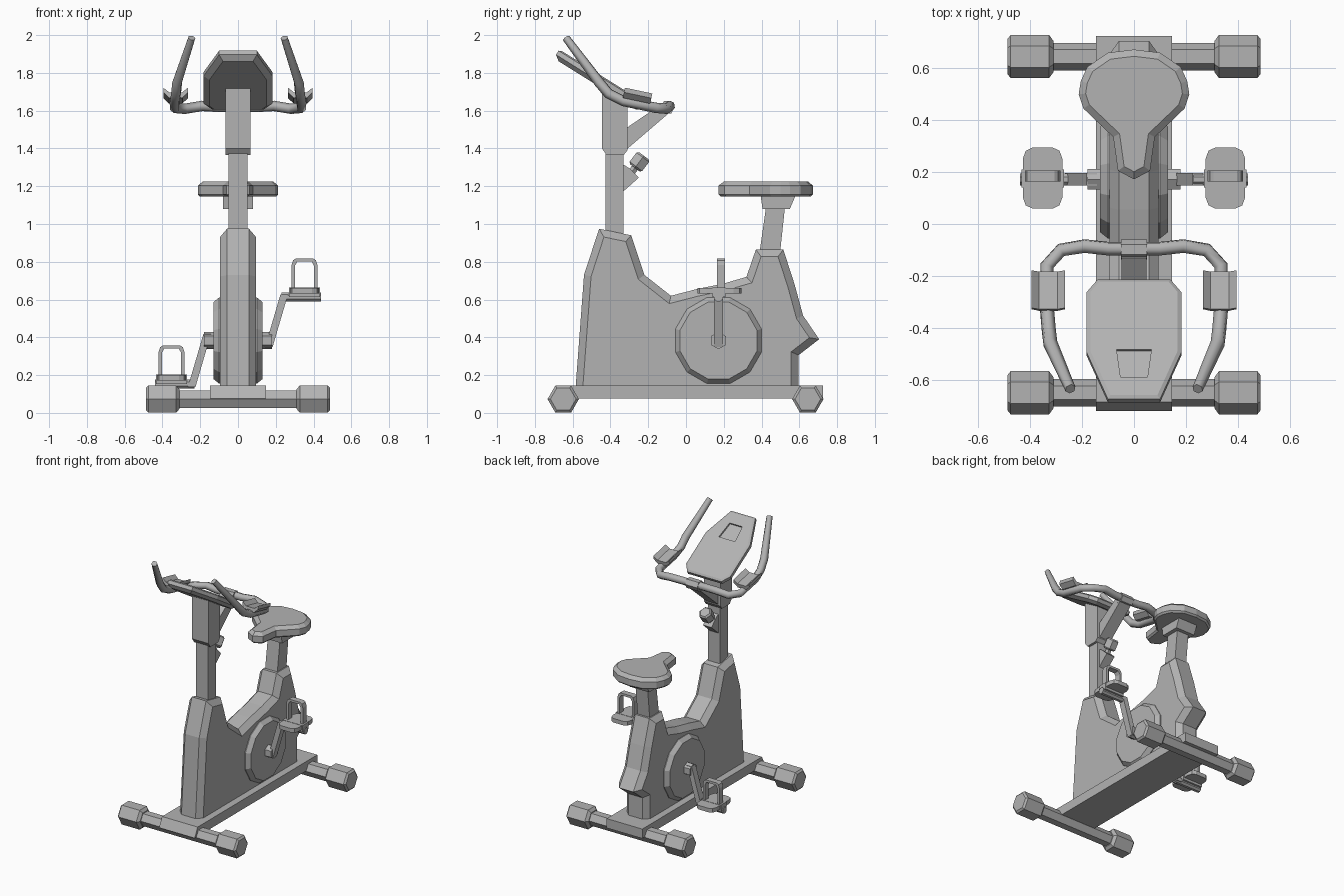
import bpy, bmesh, math

cube = bpy.data.objects.get("Cube")
if cube:
    bpy.data.objects.remove(cube, do_unlink=True)

grey = bpy.data.materials.new("plain_grey")
grey.use_nodes = True
grey.diffuse_color = (0.45, 0.45, 0.45, 1)
grey.node_tree.nodes["Principled BSDF"].inputs["Base Color"].default_value = (0.45, 0.45, 0.45, 1)

AXES = {"X": lambda u, v, w: (w, u, v),
        "Y": lambda u, v, w: (u, w, v),
        "Z": lambda u, v, w: (u, v, w)}


def prism(name, pts, lo, hi, axis="Z", lo_bevel=None, hi_bevel=None):
    """Extrude a 2D outline along an axis; bevels are (inset, depth) taken off each cap."""
    if lo > hi:
        lo, hi, lo_bevel, hi_bevel = hi, lo, hi_bevel, lo_bevel
    lo += lo_bevel[1] if lo_bevel else 0
    hi -= hi_bevel[1] if hi_bevel else 0
    put = AXES[axis]
    bm = bmesh.new()
    low = [bm.verts.new(put(u, v, lo)) for u, v in pts]
    top = [bm.verts.new(put(u, v, hi)) for u, v in pts]
    caps = [bm.faces.new(low), bm.faces.new(top)]
    for i in range(len(pts)):
        j = (i + 1) % len(pts)
        bm.faces.new((low[i], low[j], top[j], top[i]))
    bmesh.ops.recalc_face_normals(bm, faces=bm.faces[:])
    for cap, bevel in zip(caps, (lo_bevel, hi_bevel)):
        if bevel:
            bmesh.ops.inset_region(bm, faces=[cap], thickness=bevel[0],
                                   depth=bevel[1], use_even_offset=True)
    mesh = bpy.data.meshes.new(name)
    bm.to_mesh(mesh)
    bm.free()
    mesh.materials.append(grey)
    obj = bpy.data.objects.new(name, mesh)
    bpy.context.collection.objects.link(obj)
    return obj


def ngon(cu, cv, r, n, phase=0.0):
    return [(cu + r * math.cos(math.tau * (i + phase) / n),
             cv + r * math.sin(math.tau * (i + phase) / n)) for i in range(n)]


def rect(u0, u1, v0, v1):
    return [(u0, v0), (u1, v0), (u1, v1), (u0, v1)]


def mirrored(half):
    """Complete a half outline about u = 0."""
    return half + [(-u, v) for u, v in reversed(half) if u > 0]


def tilt(obj, degrees, location):
    obj.rotation_euler.x = math.radians(degrees)
    obj.location = location


# Base plate and the two cross bars with hexagonal feet
prism("base_plate", [(-0.72, 0.075), (-0.685, 0.145), (0.725, 0.145), (0.725, 0.075)],
      -0.147, 0.147, "X")
for end, y in (("front", -0.65), ("rear", 0.645)):
    prism(end + "_cross_bar", ngon(y, 0.073, 0.053, 6), -0.34, 0.34, "X")
    for side, s in (("left", 1), ("right", -1)):
        prism(f"{end}_{side}_foot", ngon(y, 0.073, 0.083, 6), 0.31 * s, 0.487 * s, "X",
              (0.02, 0.017), (0.013, 0.012))

# Main housing with chamfered rim
housing = [(-0.587, 0.1), (-0.54, 0.73), (-0.46, 0.975), (-0.29, 0.94), (-0.22, 0.73),
           (-0.08, 0.62), (0.055, 0.655), (0.2, 0.685), (0.32, 0.72), (0.37, 0.865),
           (0.515, 0.865), (0.575, 0.68), (0.62, 0.515), (0.705, 0.39), (0.595, 0.305),
           (0.595, 0.1)]
prism("housing", housing, -0.095, 0.095, "X", (0.038, 0.037), (0.038, 0.037))

# Flywheel cover
AXLE_Y, AXLE_Z = 0.172, 0.383
prism("flywheel_cover", ngon(AXLE_Y, AXLE_Z, 0.236, 12, 0.5), -0.13, 0.13, "X",
      (0.024, 0.03), (0.024, 0.03))

# Cranks and pedals, half a turn apart
for side, s in (("left", 1), ("right", -1)):
    prism(side + "_crank_hub", ngon(AXLE_Y, AXLE_Z, 0.046, 6, 0.5), 0.11 * s, 0.18 * s, "X")
    arm = [(0.143, -0.035), (0.183, -0.035), (0.265, 0.245), (0.225, 0.245)]
    prism(side + "_crank_arm", [(s * x, AXLE_Z + s * z) for x, z in arm],
          AXLE_Y - 0.024, AXLE_Y + 0.024, "Y")
    px, pz = 0.352 * s, AXLE_Z + 0.23 * s
    prism(side + "_pedal_axle", ngon(AXLE_Y, pz, 0.025, 8, 0.5), 0.23 * s, 0.44 * s, "X")
    prism(side + "_pedal_block", rect(0.14, 0.21, pz, pz + 0.05), 0.27 * s, 0.434 * s, "X")
    plate = mirrored([(0.04, -0.117), (0.065, -0.105), (0.076, -0.075),
                      (0.076, 0.075), (0.065, 0.105), (0.04, 0.117)])
    prism(side + "_pedal", [(px + x, AXLE_Y + 0.005 + y) for x, y in plate],
          pz + 0.018, pz + 0.048)
    strap = mirrored([(0.05, 0.03), (0.068, 0.03), (0.068, 0.17), (0.06, 0.195), (0.045, 0.205)])
    inner = mirrored([(0.051, 0.03), (0.051, 0.165), (0.038, 0.188)])
    strap = strap[1:-1] + inner[::-1]
    prism(side + "_pedal_strap", [(px + x, pz + z) for x, z in strap],
          0.163, 0.207, "Y")

# Seat post, bracket and saddle
prism("seat_post", [(0.385, 0.82), (0.495, 0.82), (0.525, 1.1), (0.425, 1.1)], -0.05, 0.05, "X")
prism("seat_bracket", [(0.405, 1.08), (0.55, 1.08), (0.58, 1.15), (0.395, 1.15)],
      -0.08, 0.08, "X")
saddle = mirrored([(0, 0.172), (0.062, 0.205), (0.08, 0.335), (0.195, 0.445), (0.213, 0.5),
                   (0.205, 0.55), (0.18, 0.605), (0.1, 0.66), (0, 0.672)])
prism("saddle", saddle, 1.145, 1.225, "Z", (0.012, 0.012), (0.026, 0.022))

# Front column, sleeve and brace
prism("column", rect(-0.05, 0.05, -0.425, -0.33), 0.9, 1.4)
prism("sleeve", [(-0.445, 1.4), (-0.42, 1.365), (-0.33, 1.365), (-0.31, 1.39),
                 (-0.31, 1.65), (-0.445, 1.72)], -0.067, 0.067, "X")
prism("handlebar_brace", [(-0.32, 1.505), (-0.32, 1.39), (-0.075, 1.6), (-0.13, 1.635)],
      -0.048, 0.048, "X")

# Height adjustment knob
prism("knob_bracket", [(-0.34, 1.32), (-0.3, 1.295), (-0.25, 1.245), (-0.34, 1.165)],
      -0.035, 0.035, "X")
tilt(prism("knob_stem", ngon(0, 0, 0.022, 6), -0.1, 0), -37, (0, -0.25, 1.325))
tilt(prism("knob", ngon(0, 0, 0.048, 6), -0.035, 0.045, "Z", (0.01, 0.01), (0.01, 0.01)),
     -37, (0, -0.25, 1.325))

# Console slab with a recessed screen
SLOPE, CENTRE = -32, (0, -0.44, 1.78)
slab = mirrored([(0.1, -0.272), (0.182, -0.06), (0.182, 0.215), (0.14, 0.272)])
console = prism("console", slab, -0.055, 0, "Z", (0.03, 0.022), (0.014, 0.008))
tilt(console, SLOPE, CENTRE)
cutter = prism("screen_cutter", mirrored([(0.052, -0.175), (0.067, -0.05)]), -0.012, 0.05)
tilt(cutter, SLOPE, CENTRE)
cutter.hide_render = True
cutter.hide_viewport = True
cut = console.modifiers.new("screen_recess", "BOOLEAN")
cut.operation = "DIFFERENCE"
cut.solver = "EXACT"
cut.object = cutter

# Handlebar swept along a mirrored path
half = [(0.1, -0.095, 1.62), (0.19, -0.085, 1.625), (0.28, -0.1, 1.61), (0.335, -0.16, 1.615),
        (0.335, -0.33, 1.65), (0.328, -0.41, 1.69), (0.322, -0.46, 1.75), (0.245, -0.635, 1.985)]
path = [(-x, y, z) for x, y, z in reversed(half)] + half
curve = bpy.data.curves.new("handlebar_path", "CURVE")
curve.dimensions = "3D"
curve.bevel_depth = 0.028
curve.bevel_resolution = 1
curve.use_fill_caps = True
spline = curve.splines.new("POLY")
spline.points.add(len(path) - 1)
for point, co in zip(spline.points, path):
    point.co = (*co, 1)
spline.points[0].radius = spline.points[-1].radius = 0.75
curve.materials.append(grey)
handlebar = bpy.data.objects.new("handlebar", curve)
bpy.context.collection.objects.link(handlebar)
prism("handlebar_clamp", ngon(-0.098, 1.617, 0.038, 6), -0.05, 0.05, "X")

# Trough-shaped forearm pads
trough = mirrored([(0.035, -0.02), (0.065, 0.01), (0.065, 0.035), (0.035, 0.01)])
for side, s in (("left", 1), ("right", -1)):
    tilt(prism(side + "_arm_pad", trough, -0.074, 0.074, "Y"), -12, (0.33 * s, -0.258, 1.672))
